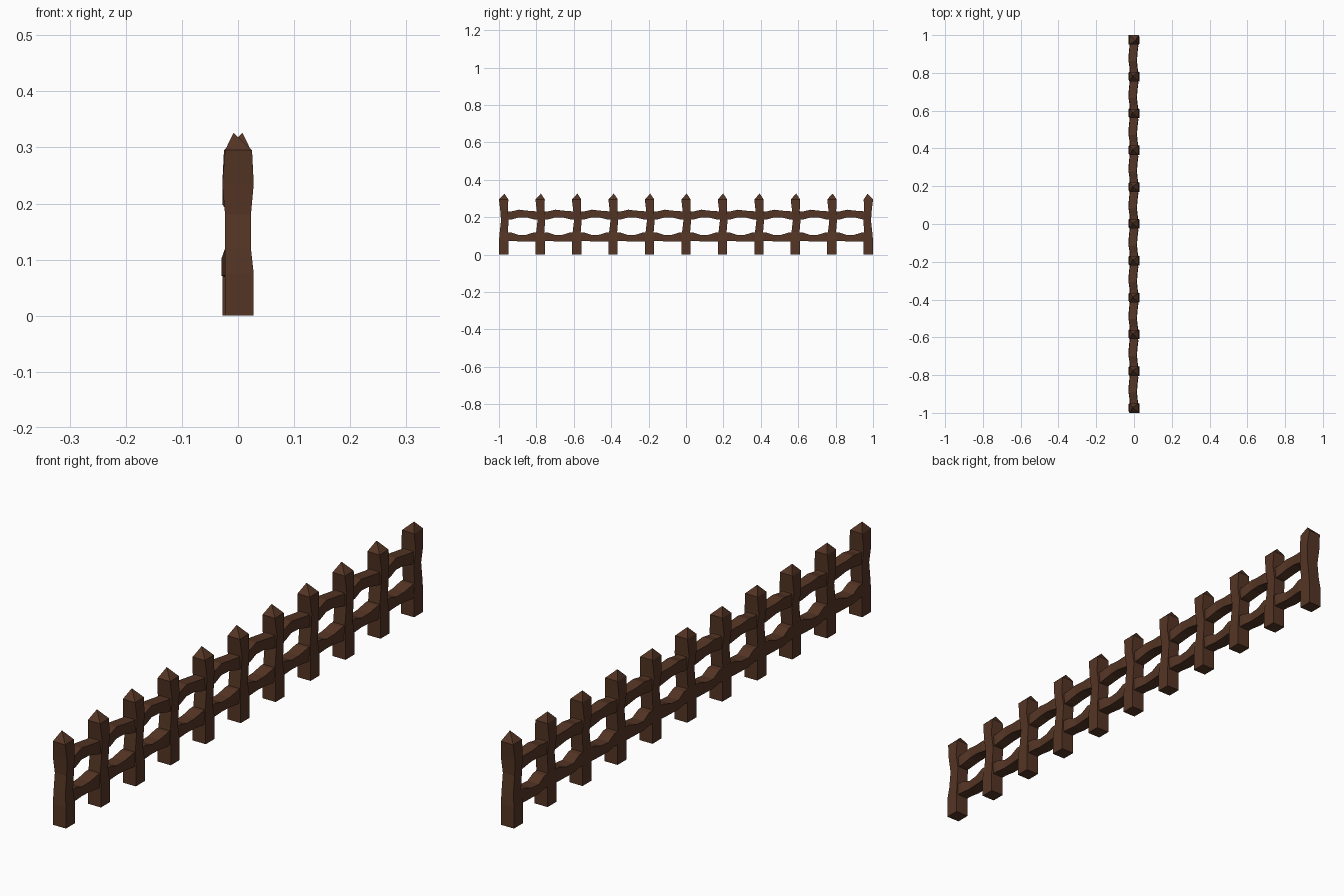
import bpy
import bmesh
import math
from mathutils import Vector, Matrix

cube = bpy.data.objects.get("Cube")
if cube:
    bpy.data.objects.remove(cube, do_unlink=True)

wood = bpy.data.materials.new("dark_brown_wood")
wood.use_nodes = True
colour = (0.09, 0.036, 0.018, 1)
wood.diffuse_color = colour
wood.node_tree.nodes["Principled BSDF"].inputs["Base Color"].default_value = colour

BAYS = 10
PITCH = 0.195
START = -PITCH * BAYS / 2


def loft(bm, rings, tip=None):
    """Skin four-cornered rings, closing the end with a cap or a point."""
    loops = [[bm.verts.new(p) for p in ring] for ring in rings]
    for a, b in zip(loops, loops[1:]):
        for i in range(4):
            j = (i + 1) % 4
            bm.faces.new((a[i], a[j], b[j], b[i]))
    bm.faces.new(loops[0][::-1])
    end = loops[-1]
    if tip:
        top = bm.verts.new(tip)
        for i in range(4):
            bm.faces.new((end[i], end[(i + 1) % 4], top))
    else:
        bm.faces.new(end)
    bmesh.ops.recalc_face_normals(bm, faces=bm.faces)


def make_object(name, bm):
    mesh = bpy.data.meshes.new(name)
    bm.to_mesh(mesh)
    bm.free()
    mesh.materials.append(wood)
    obj = bpy.data.objects.new(name, mesh)
    bpy.context.collection.objects.link(obj)
    return obj


# Hewn post outline: height, x range, y range
POST = [
    (0.0, -0.023, 0.028, -0.025, 0.025),
    (0.075, -0.023, 0.028, -0.025, 0.025),
    (0.12, -0.023, 0.023, -0.021, 0.022),
    (0.18, -0.023, 0.023, -0.014, 0.027),
    (0.235, -0.028, 0.028, -0.018, 0.023),
    (0.295, -0.023, 0.025, -0.025, 0.025),
]

# Pointed posts; the last one is turned around
for n in range(BAYS + 1):
    bm = bmesh.new()
    rings = [[(x0, y0, z), (x1, y0, z), (x1, y1, z), (x0, y1, z)]
             for z, x0, x1, y0, y1 in POST]
    loft(bm, rings, (-0.008, 0.004, 0.326))
    post = make_object(f"post_{n + 1}", bm)
    turn = math.pi if n == BAYS else 0
    post.data.transform(Matrix.Rotation(turn, 4, 'Z'))
    post.location.y = START + n * PITCH

# Rail outline in one bay: fraction along, x range, bottom and top offset
UPPER = [
    (0.0, -0.021, 0.018, -0.027, 0.018),
    (0.22, -0.021, 0.018, -0.024, 0.019),
    (0.42, -0.028, 0.014, -0.013, 0.028),
    (0.62, -0.027, 0.016, -0.013, 0.023),
    (0.82, -0.022, 0.021, -0.023, 0.020),
]
LOWER = [
    (0.0, -0.023, 0.020, -0.022, 0.025),
    (0.22, -0.023, 0.020, -0.022, 0.023),
    (0.42, -0.029, 0.016, -0.023, 0.010),
    (0.62, -0.028, 0.018, -0.023, 0.012),
    (0.82, -0.024, 0.023, -0.025, 0.024),
]

# Wavy rails running the whole length
for name, height, outline in (("upper_rail", 0.212, UPPER),
                              ("lower_rail", 0.094, LOWER)):
    rings = []
    for n in range(BAYS):
        for t, x0, x1, z0, z1 in outline:
            y = START + (n + t) * PITCH
            rings.append([(x0, y, height + z0), (x1, y, height + z0),
                          (x1, y, height + z1), (x0, y, height + z1)])
    rings.append([Vector(p) + Vector((0, BAYS * PITCH, 0)) for p in rings[0]])
    bm = bmesh.new()
    loft(bm, rings)
    make_object(name, bm)
